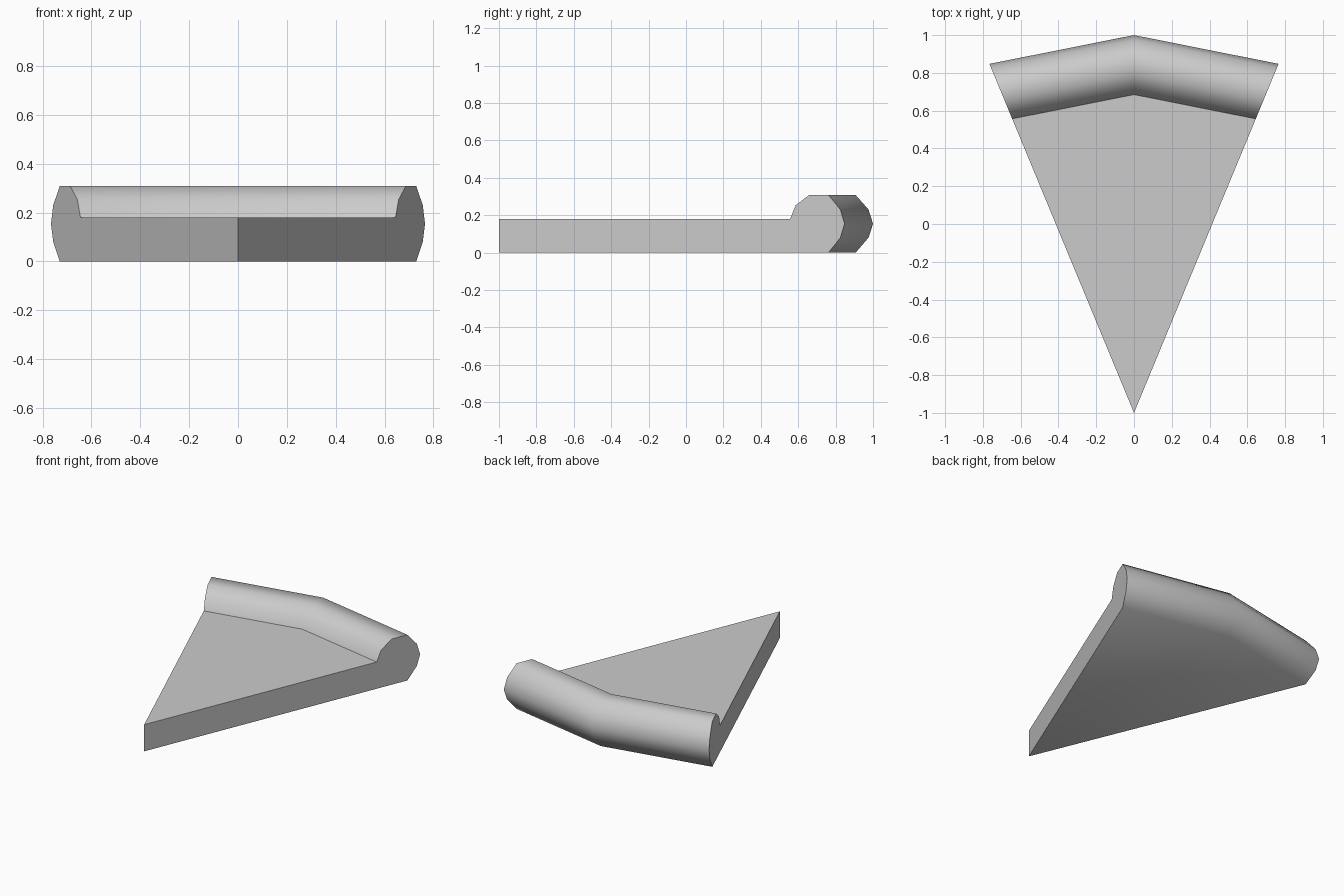
import bpy
import bmesh
from math import radians
from mathutils import Matrix, Vector

default_cube = bpy.data.objects.get("Cube")
if default_cube:
    bpy.data.objects.remove(default_cube, do_unlink=True)

TIP = Vector((0, -1, 0))
HALF_ANGLE = 22.5

# Single plain grey
grey = bpy.data.materials.new("plain grey")
grey.use_nodes = True
colour = (0.6, 0.6, 0.6, 1)
grey.diffuse_color = colour
grey.node_tree.nodes["Principled BSDF"].inputs["Base Color"].default_value = colour

# Side outline as (distance from tip, height): base, rounded crust, flat top
profile = [(0, 0), (1.907, 0), (1.976, 0.08), (2.0, 0.154), (1.976, 0.23),
           (1.907, 0.308), (1.795, 0.308), (1.717, 0.253), (1.685, 0.18), (0, 0.18)]

bm = bmesh.new()


def outline(angle):
    turn = Matrix.Rotation(radians(angle), 3, "Z")
    return [bm.verts.new(TIP + turn @ Vector((0, r, z))) for r, z in profile]


# Sweep the outline around the tip in two straight segments
rings = [outline(a) for a in (-HALF_ANGLE, 0, HALF_ANGLE)]
for near, far in zip(rings, rings[1:]):
    for i in range(len(profile) - 1):
        bm.faces.new((near[i], near[i + 1], far[i + 1], far[i]))

# Cut sides, then weld the shared tip
bm.faces.new(rings[0])
bm.faces.new(rings[-1])
bmesh.ops.remove_doubles(bm, verts=bm.verts[:], dist=0.0001)
bmesh.ops.recalc_face_normals(bm, faces=bm.faces[:])

mesh = bpy.data.meshes.new("slice_with_crust")
bm.to_mesh(mesh)
bm.free()
mesh.materials.append(grey)
slice_obj = bpy.data.objects.new("slice_with_crust", mesh)
bpy.context.collection.objects.link(slice_obj)

# Rounded crust is smooth, cut edges and crust foot stay sharp
bpy.ops.object.select_all(action="DESELECT")
slice_obj.select_set(True)
bpy.context.view_layer.objects.active = slice_obj
bpy.ops.object.shade_smooth_by_angle(angle=radians(57))
